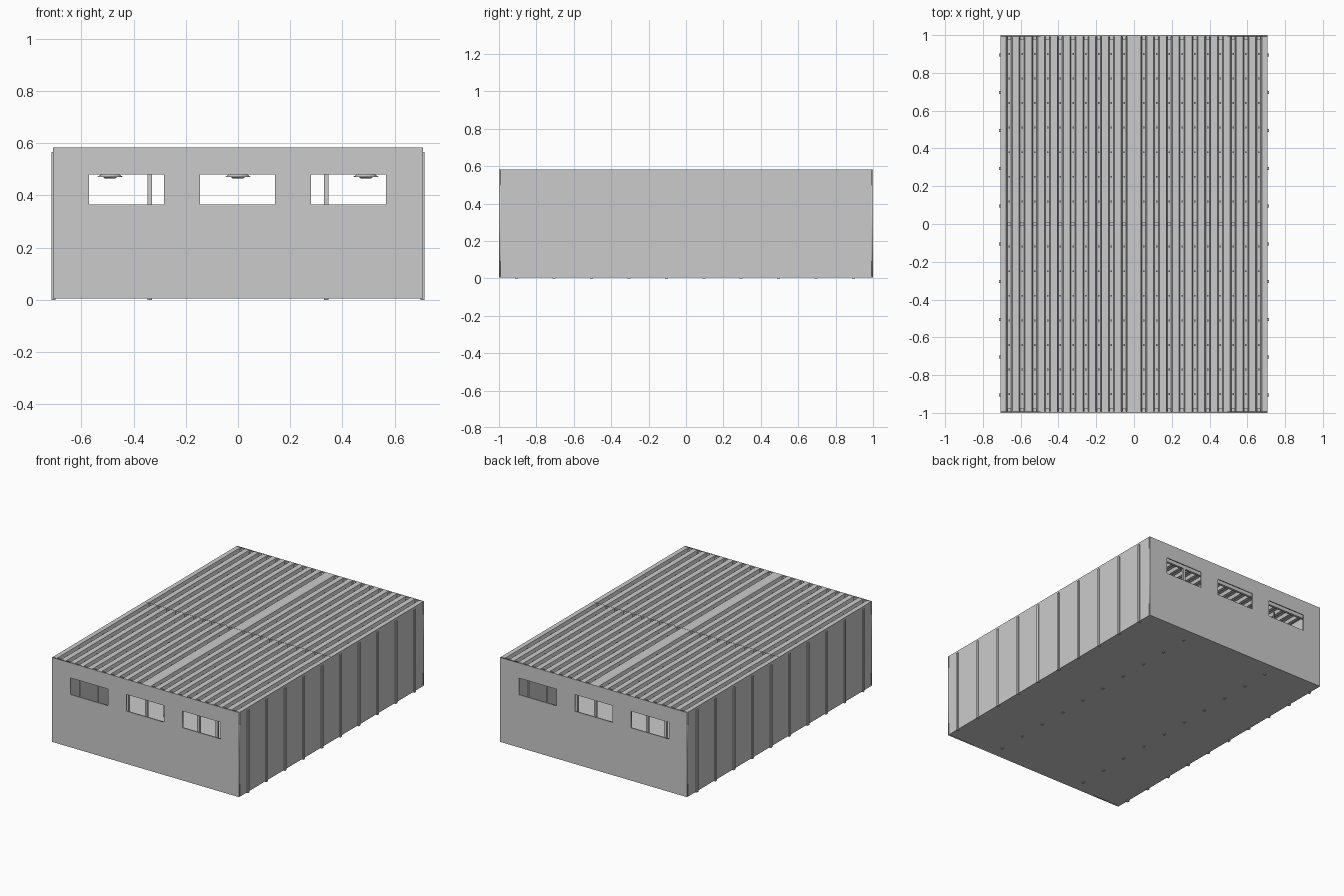
import bpy, bmesh
from math import pi
from mathutils import Matrix, Vector

if "Cube" in bpy.data.objects:
    bpy.data.objects.remove(bpy.data.objects["Cube"])

W, L, TOP, BASE = 0.708, 1.0, 0.583, 0.005
COL_Y = [-0.905 + 0.2 * i for i in range(10)]


def finish(name, bm):
    bmesh.ops.recalc_face_normals(bm, faces=bm.faces)
    me = bpy.data.meshes.new(name)
    bm.to_mesh(me)
    bm.free()
    ob = bpy.data.objects.new(name, me)
    bpy.context.collection.objects.link(ob)
    return ob


def boxes(name, items):
    """One object from (x0, x1, y0, y1, z0, z1) boxes."""
    bm = bmesh.new()
    for x0, x1, y0, y1, z0, z1 in items:
        m = Matrix.Translation(Vector((x0 + x1, y0 + y1, z0 + z1)) / 2)
        m = m @ Matrix.Diagonal((x1 - x0, y1 - y0, z1 - z0, 1))
        bmesh.ops.create_cube(bm, size=1, matrix=m)
    return finish(name, bm)


def end_wall(name, y):
    """Flat panel with three window openings, from a filled curve."""
    cu = bpy.data.curves.new(name + "_outline", 'CURVE')
    cu.dimensions = '2D'
    cu.fill_mode = 'BOTH'
    cu.extrude = 0.004
    rects = [(-W, W, BASE, TOP)]
    rects += [(x - 0.143, x + 0.143, 0.366, 0.48) for x in (-0.427, -0.002, 0.423)]
    for x0, x1, z0, z1 in rects:
        s = cu.splines.new('POLY')
        s.points.add(3)
        for p, (x, z) in zip(s.points, ((x0, z0), (x1, z0), (x1, z1), (x0, z1))):
            p.co = (x, z, 0, 1)
        s.use_cyclic_u = True
    tmp = bpy.data.objects.new(name + "_tmp", cu)
    bpy.context.collection.objects.link(tmp)
    dg = bpy.context.evaluated_depsgraph_get()
    me = bpy.data.meshes.new_from_object(tmp.evaluated_get(dg))
    bpy.data.objects.remove(tmp)
    me.transform(Matrix.Translation((0, y, 0)) @ Matrix.Rotation(pi / 2, 4, 'X'))
    ob = bpy.data.objects.new(name, me)
    bpy.context.collection.objects.link(ob)


# Shell: floor, end walls and side walls
boxes("floor", [(-W, W, -L, L, BASE, BASE + 0.006)])
end_wall("front_wall", -L + 0.004)
end_wall("back_wall", L - 0.004)
for name, s in (("left_wall", -1), ("right_wall", 1)):
    a, b = sorted((s * W, s * (W - 0.005)))
    boxes(name, [(a, b, -L + 0.008, L - 0.008, BASE, TOP)])

# Columns on the walls and inside, with cross beams
h = 0.008
boxes("side_columns", [(x - h, x + h, y - h, y + h, 0, 0.566)
                       for x in (-0.7065, 0.7065) for y in COL_Y])
boxes("inner_columns", [(x - h, x + h, y - h, y + h, 0, 0.535)
                        for x in (-0.338, 0.338) for y in COL_Y])
boxes("cross_beams", [(-W + 0.01, W - 0.01, y - h, y + h, 0.525, 0.55) for y in COL_Y])

# Corrugated roof: trapezoid grooves either side of a flat centre strip
grooves = [0.052 + 0.0676 * i for i in range(10)]
grooves = sorted([-g for g in grooves] + grooves)
DEPTH, T = 0.022, 0.003
upper = [(-W + 0.004, TOP)]
for g in grooves:
    upper += [(g - 0.016, TOP), (g - 0.010, TOP - DEPTH),
              (g + 0.010, TOP - DEPTH), (g + 0.016, TOP)]
upper.append((W - 0.004, TOP))


def roof_sheet(name, y0, y1):
    bm = bmesh.new()
    ring = [[[bm.verts.new((x, y, z - t)) for x, z in upper] for t in (0, T)]
            for y in (y0, y1)]
    (a, b), (c, d) = ring
    for i in range(len(upper) - 1):
        for p, q in ((a, c), (b, d), (a, b), (c, d)):
            bm.faces.new((p[i], p[i + 1], q[i + 1], q[i]))
    for i in (0, -1):
        bm.faces.new((a[i], b[i], d[i], c[i]))
    finish(name, bm)


roof_sheet("roof_front", -L + 0.004, -0.001)
roof_sheet("roof_back", 0.001, L - 0.004)

# Clips along the seam and eaves, small bolts in the grooves
zb = TOP - DEPTH
boxes("roof_clips", [(g - 0.010, g + 0.010, y - 0.007, y + 0.007, zb, zb + 0.016)
                     for g in grooves for y in (-0.985, 0, 0.985)])
boxes("roof_bolts", [(g - 0.004, g + 0.004, y - 0.005, y + 0.005, zb, zb + 0.008)
                     for g in grooves
                     for y in [s * (0.12 + 0.13 * k) for s in (-1, 1) for k in range(7)]])

# Hanging lamps: flared shade, bulb below and stem above
bm = bmesh.new()
for x in (-0.49, 0, 0.49):
    for y in (-0.8, -0.4, 0, 0.4, 0.8):
        for r1, r2, z0, z1 in ((0.048, 0.014, 0.471, 0.496),
                               (0.018, 0.028, 0.464, 0.471),
                               (0.004, 0.004, 0.496, zb)):
            bmesh.ops.create_cone(bm, cap_ends=True, segments=16, radius1=r1, radius2=r2,
                                  depth=z1 - z0,
                                  matrix=Matrix.Translation((x, y, (z0 + z1) / 2)))
finish("lamps", bm)
